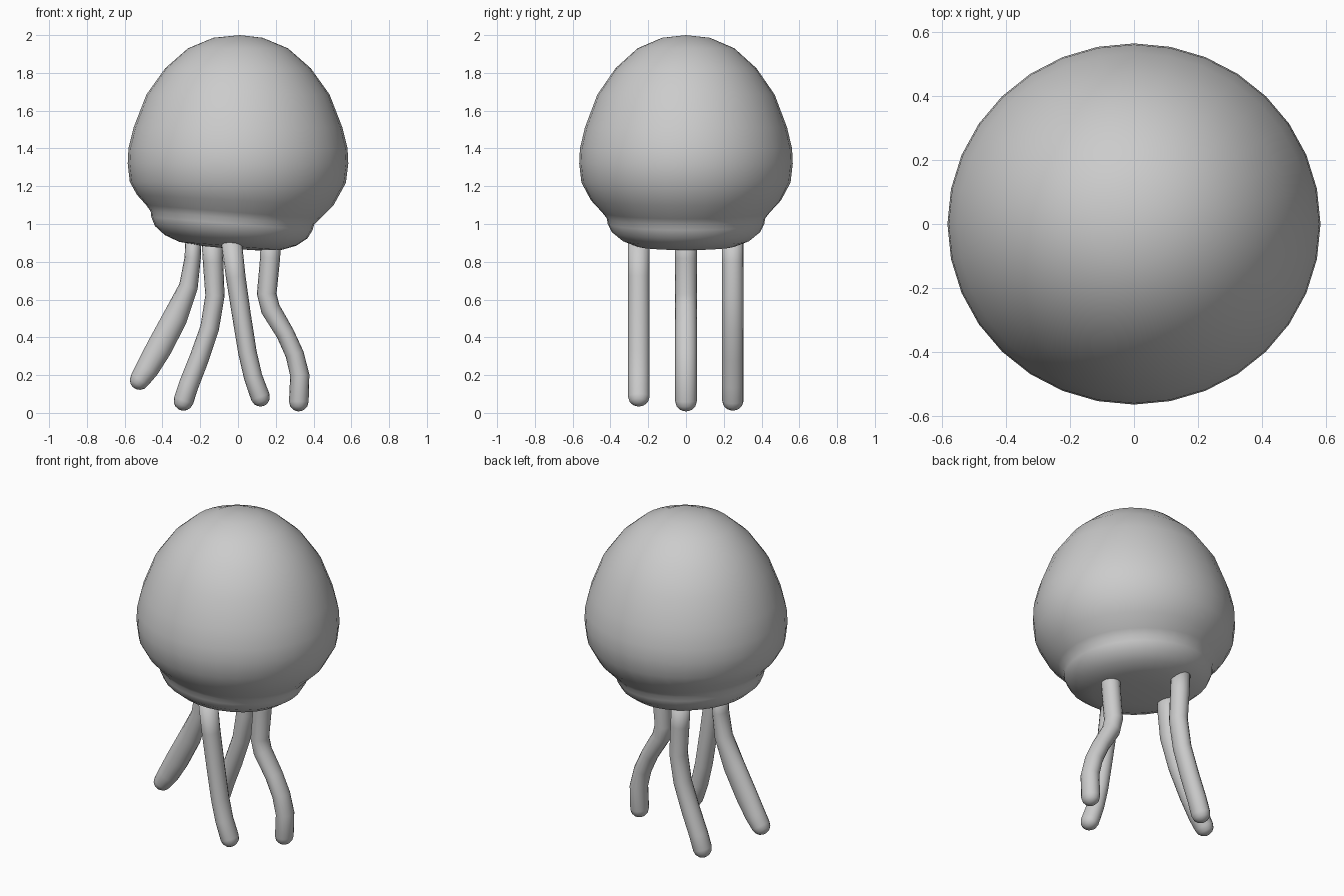
import bpy, bmesh, math
from mathutils import Vector

cube = bpy.data.objects.get("Cube")
if cube:
    bpy.data.objects.remove(cube)

grey = bpy.data.materials.new("soft grey")
grey.use_nodes = True
grey.diffuse_color = (0.6, 0.6, 0.6, 1)
grey.node_tree.nodes["Principled BSDF"].inputs["Base Color"].default_value = (0.6, 0.6, 0.6, 1)


def skin(name, rings, start=None, end=None):
    """Bridge equal rings of points, closing either end with an optional pole."""
    bm = bmesh.new()
    loops = [[bm.verts.new(p) for p in ring] for ring in rings]
    n = len(loops[0])
    for a, b in zip(loops, loops[1:]):
        for i in range(n):
            j = (i + 1) % n
            bm.faces.new((a[i], a[j], b[j], b[i]))
    for loop, pole in ((loops[0], start), (loops[-1], end)):
        if pole is None:
            bm.faces.new(loop)
        else:
            tip = bm.verts.new(pole)
            for i in range(n):
                bm.faces.new((loop[i], loop[(i + 1) % n], tip))
    bmesh.ops.recalc_face_normals(bm, faces=bm.faces)
    for f in bm.faces:
        f.smooth = True
    mesh = bpy.data.meshes.new(name)
    bm.to_mesh(mesh)
    bm.free()
    mesh.materials.append(grey)
    obj = bpy.data.objects.new(name, mesh)
    bpy.context.collection.objects.link(obj)
    return obj


# Bell: a turned dome whose lower rim leans gently to one side
def lean(x, y, z):
    t = min(max((1.25 - z) / 0.2, 0), 1)
    angle = math.radians(4.6) * t * t * (3 - 2 * t)
    h = z - 1.4
    return (x * math.cos(angle) + h * math.sin(angle), y,
            1.4 + h * math.cos(angle) - x * math.sin(angle))


profile = [(.13, 1.986), (.265, 1.93), (.385, 1.825), (.485, 1.685), (.553, 1.51),
           (.58, 1.40), (.584, 1.32), (.572, 1.22), (.52, 1.125), (.46, 1.062),
           (.434, 1.03), (.428, 1.0), (.405, .955), (.35, .912), (.27, .882), (.14, .87)]
turns = [math.tau * i / 32 for i in range(32)]
skin("bell", [[lean(r * math.cos(a), .968 * r * math.sin(a), z) for a in turns]
              for r, z in profile],
     start=(.01, 0, 2), end=lean(0, 0, .868))


# Tentacles: bent tubes lying in an x-z plane, each with a rounded tip
def tentacle(name, y, path, depth=.057):
    pts = [Vector((x, 0, z)) for x, z, w in path]
    widths = [w for x, z, w in path]
    rings = []

    def ring(centre, tangent, w, d):
        side = Vector((-tangent.z, 0, tangent.x))
        rings.append([centre + side * (w * math.cos(a)) + Vector((0, y + d * math.sin(a), 0))
                      for a in turns[::2]])

    for i, p in enumerate(pts):
        tangent = (pts[min(i + 1, len(pts) - 1)] - pts[max(i - 1, 0)]).normalized()
        ring(p, tangent, widths[i], depth)
    w = widths[-1]
    for deg in (30, 55, 75):
        c, s = math.cos(math.radians(deg)), math.sin(math.radians(deg))
        ring(pts[-1] + tangent * (w * s), tangent, w * c, depth * c)
    skin(name, rings, end=pts[-1] + tangent * w + Vector((0, y, 0)))


tentacle("right_tentacle", 0,
         [(-.235, .96, .042), (-.24, .82, .043), (-.262, .67, .05), (-.335, .5, .066),
          (-.42, .34, .068), (-.48, .235, .062), (-.52, .175, .053)])
tentacle("back_tentacle", .248,
         [(-.14, .95, .055), (-.132, .8, .054), (-.122, .62, .051), (-.15, .45, .05),
          (-.205, .29, .052), (-.26, .15, .053), (-.288, .065, .053)])
tentacle("front_tentacle", -.25,
         [(-.037, .93, .055), (-.012, .72, .052), (.018, .52, .05), (.05, .32, .049),
          (.08, .19, .049), (.118, .085, .051)])
tentacle("left_tentacle", 0,
         [(.175, .96, .055), (.17, .82, .053), (.152, .63, .052), (.172, .55, .052),
          (.25, .42, .048), (.3, .31, .049), (.327, .2, .051), (.322, .06, .052)])
